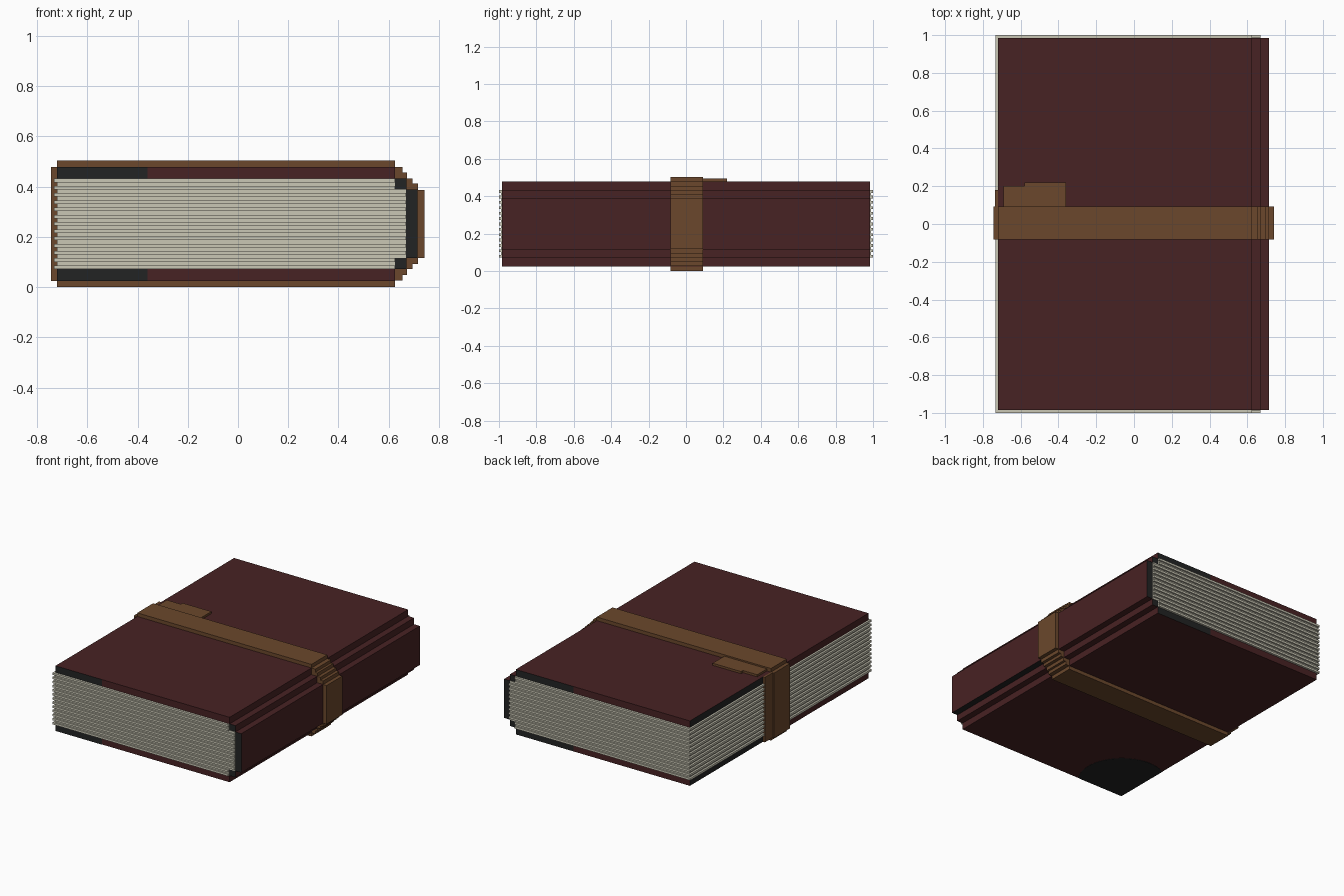
import bpy, bmesh, math
from mathutils import Vector

if "Cube" in bpy.data.objects:
    bpy.data.objects.remove(bpy.data.objects["Cube"])

MID = 0.2515  # mid height of the book


def material(name, rgb):
    m = bpy.data.materials.new(name)
    m.diffuse_color = (*rgb, 1)
    m.use_nodes = True
    m.node_tree.nodes["Principled BSDF"].inputs["Base Color"].default_value = m.diffuse_color
    return m


RED = material("dark red leather", (0.064, 0.016, 0.017))
BLACK = material("worn black leather", (0.016, 0.017, 0.017))
BROWN = material("brown strap leather", (0.147, 0.064, 0.025))
PAPER = material("aged paper", (0.59, 0.57, 0.46))


def add_box(bm, x0, x1, y0, y1, z0, z1):
    """Add an axis aligned box given by its limits."""
    v = bmesh.ops.create_cube(bm, size=1)["verts"]
    for p in v:
        p.co = Vector((x1 if p.co.x > 0 else x0,
                       y1 if p.co.y > 0 else y0,
                       z1 if p.co.z > 0 else z0))


def finish(name, bm, *mats):
    me = bpy.data.meshes.new(name)
    bm.normal_update()
    bm.to_mesh(me)
    bm.free()
    for m in mats:
        me.materials.append(m)
    ob = bpy.data.objects.new(name, me)
    bpy.context.collection.objects.link(ob)
    return ob


def cut(bm, co, no):
    bmesh.ops.bisect_plane(bm, geom=bm.verts[:] + bm.edges[:] + bm.faces[:],
                           plane_co=co, plane_no=no)


def is_board_dark(f):
    """Dark parts of the board edges."""
    c, n = f.calc_center_median(), f.normal
    return ((n.y < -0.5 and c.x < -0.36) or (n.y > 0.5 and c.x > 0.18)
            or (n.x < -0.5 and c.y > 0))


# Cover boards and hinge strips, mirrored about the middle height
for side, label in ((1, "top"), (-1, "bottom")):
    def zs(a, b):
        return sorted((MID + side * a, MID + side * b))

    bm = bmesh.new()
    add_box(bm, -0.72, 0.625, -0.985, 0.985, *zs(0.18, 0.2265))
    cut(bm, (-0.36, 0, 0), (1, 0, 0))
    cut(bm, (0.18, 0, 0), (1, 0, 0))
    cut(bm, (0, 0, 0), (0, 1, 0))
    bm.normal_update()
    for f in bm.faces:
        f.material_index = int(is_board_dark(f))
    finish(label + "_cover", bm, RED, BLACK)

    bm = bmesh.new()
    add_box(bm, 0.622, 0.67, -0.985, 0.985, *zs(0.135, 0.1805))
    bm.normal_update()
    for f in bm.faces:
        f.material_index = int(abs(f.normal.y) > 0.5)
    finish(label + "_hinge", bm, RED, BLACK)

# Spine with dark ends
bm = bmesh.new()
add_box(bm, 0.668, 0.715, -0.985, 0.985, MID - 0.136, MID + 0.136)
cut(bm, (0, 0, 0), (0, 1, 0))
bm.normal_update()
for f in bm.faces:
    f.material_index = int(abs(f.normal.y) > 0.5 or
                           (f.normal.z < -0.5 and f.calc_center_median().y < 0))
finish("spine", bm, RED, BLACK)

# Rounded dark corner patch under the bottom cover
bm = bmesh.new()
ring = [bm.verts.new((-0.72, -0.985, 0.0235))]
for i in range(25):
    a = math.radians(-40 + i * 180 / 24)
    x, y = 0.13 + 0.285 * math.cos(a), 0.16 + 0.285 * math.sin(a)
    ring.append(bm.verts.new((-0.72 + max(x, 0), -0.985 + max(y, 0), 0.0235)))
face = bm.faces.new(ring)
ext = bmesh.ops.extrude_face_region(bm, geom=[face])
for v in ext["geom"]:
    if isinstance(v, bmesh.types.BMVert):
        v.co.z += 0.003
bmesh.ops.recalc_face_normals(bm, faces=bm.faces[:])
finish("corner_patch", bm, BLACK)

# Page block: alternating long and short layers
bm = bmesh.new()
N = 25
h = 0.36 / N
for i in range(N):
    z = MID - 0.18 + i * h
    long = i % 2 == 0
    right = 0.669 if abs(z + h / 2 - MID) < 0.13 else 0.624
    y = 1.0 if long else 0.988
    add_box(bm, -0.733 if long else -0.72, right, -y, y, z, z + h)
finish("pages", bm, PAPER)

# Strap around the book, stepping down around the spine
bm = bmesh.new()
Y0, Y1 = -0.083, 0.092
for side in (1, -1):
    for x0, x1, a, b in ((-0.72, 0.625, 0.22, 0.2515), (0.62, 0.655, 0.18, 0.226),
                         (0.65, 0.672, 0.175, 0.204), (0.668, 0.695, 0.13, 0.18),
                         (0.69, 0.716, 0.13, 0.16)):
        lo, hi = sorted((MID + side * a, MID + side * b))
        add_box(bm, x0, x1, Y0, Y1, lo, hi)
add_box(bm, 0.71, 0.742, Y0, Y1, MID - 0.135, MID + 0.135)
add_box(bm, -0.745, -0.715, Y0, Y1, MID - 0.2265, MID + 0.2265)
finish("strap", bm, BROWN)

# Loose strap end: stepped tab on top and a strip down the open side
bm = bmesh.new()
add_box(bm, -0.69, -0.58, 0.08, 0.20, 0.47, 0.493)
add_box(bm, -0.58, -0.36, 0.08, 0.22, 0.47, 0.493)
add_box(bm, -0.735, -0.718, 0.08, 0.18, MID - 0.2265, MID + 0.2265)
finish("strap_end", bm, BROWN)
